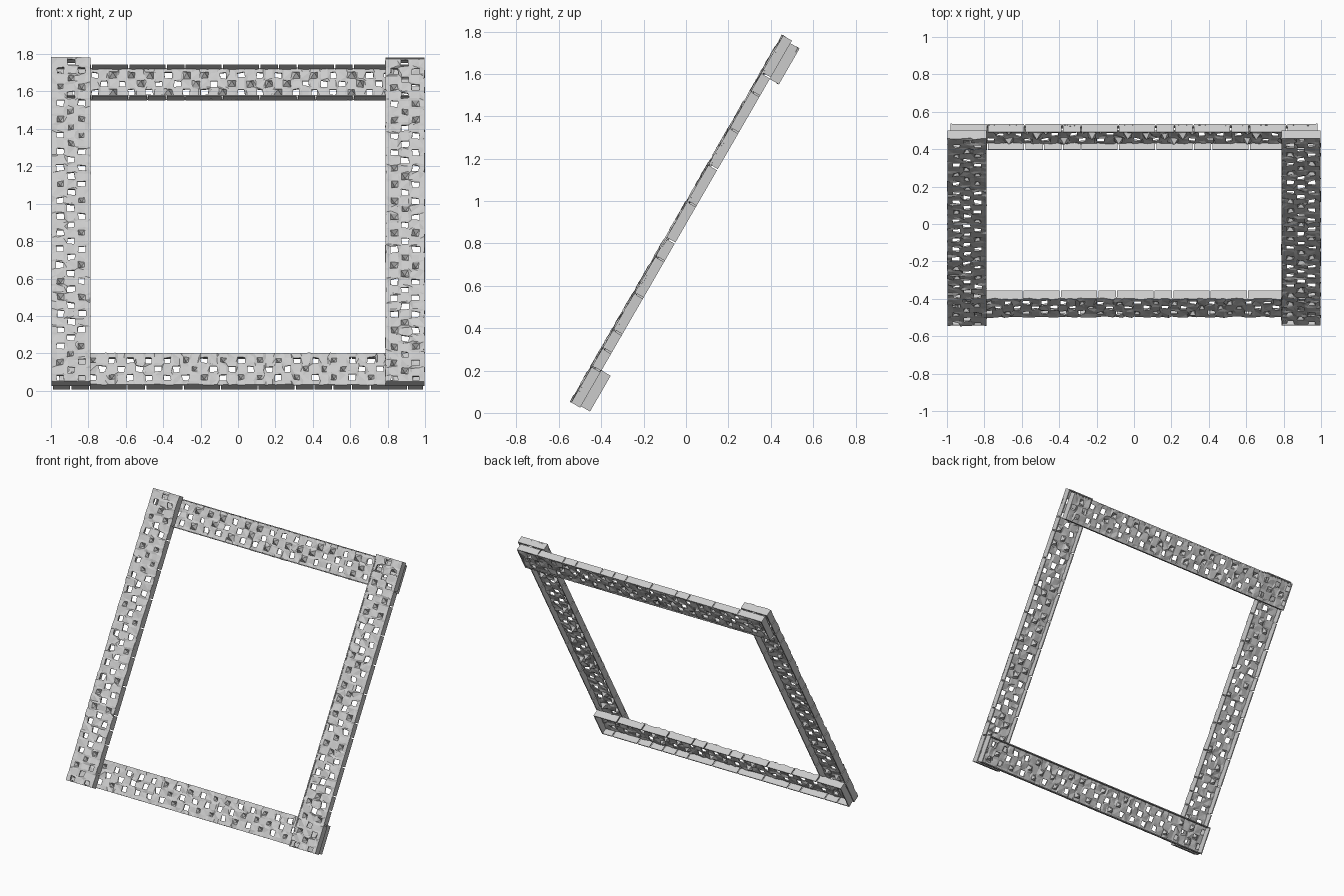
import bpy, bmesh, math, random
from mathutils import Matrix, Vector

random.seed(4)
cube = bpy.data.objects.get("Cube")
if cube:
    bpy.data.objects.remove(cube)

steel = bpy.data.materials.new("brushed_grey")
steel.use_nodes = True
GREY = (0.6, 0.6, 0.6, 1)
steel.diffuse_color = GREY
steel.node_tree.nodes["Principled BSDF"].inputs["Base Color"].default_value = GREY

# Frame plane leans back at 60 degrees: local x, y up the slope, z out of the front
TILT = Matrix.Translation((0, 0, 0.891)) @ Matrix.Rotation(math.radians(60), 4, 'X')
PITCH = 0.1
DEPTH = 0.05
SHEET = 0.007


def add_box(bm, lo, hi):
    lo, hi = Vector(lo), Vector(hi)
    size = hi - lo
    m = Matrix.Translation((lo + hi) / 2) @ Matrix.Diagonal((*size, 1))
    bmesh.ops.create_cube(bm, size=1, matrix=m)


def add_web(bm, length, width):
    """Perforated sheet at z = 0: staggered square holes, some pressed in as pits."""
    s = width / 0.2
    across = [a * s for a in (-0.1, -0.072, -0.036, -0.018, 0.018, 0.036, 0.072, 0.1)]
    steps = (0, 0.036, 0.05, 0.086)
    n = round(length / PITCH)
    along = [(-n / 2 + i) * PITCH + d for i in range(n) for d in steps]
    along = [a * length / (n * PITCH) for a in along] + [length / 2]
    sheet = bmesh.new()
    grid = []
    for i, a in enumerate(along):
        row = []
        for j, c in enumerate(across):
            border = j in (0, len(across) - 1) or i in (0, len(along) - 1)
            dx, dy = (0 if border else random.uniform(-0.004, 0.004) for k in range(2))
            dz = -random.uniform(0, 0.01)
            row.append(sheet.verts.new((a + dx, c + dy, dz)))
        grid.append(row)
    pits = []
    for i in range(len(along) - 1):
        for j in range(len(across) - 1):
            hole = (i % 4 == 0 and j in (1, 5)) or (i % 4 == 2 and j == 3)
            pit = hole and random.random() < 0.4
            if hole and not pit:
                continue
            f = sheet.faces.new((grid[i][j], grid[i + 1][j], grid[i + 1][j + 1], grid[i][j + 1]))
            if pit:
                pits.append(f)
    poked = bmesh.ops.poke(sheet, faces=pits)
    for v in poked["verts"]:
        v.co.z -= 0.025
    bmesh.ops.triangulate(sheet, faces=sheet.faces[:])
    # give the sheet its thickness
    bmesh.ops.recalc_face_normals(sheet, faces=sheet.faces[:])
    bmesh.ops.solidify(sheet, geom=sheet.faces[:], thickness=SHEET)
    mesh = bpy.data.meshes.new("web_tmp")
    sheet.to_mesh(mesh)
    sheet.free()
    bm.from_mesh(mesh)
    bpy.data.meshes.remove(mesh)


def add_flange(bm, length, y0, y1):
    """Side wall split by narrow notches into one- and two-pitch lengths."""
    x = -length / 2
    while x < length / 2 - 0.01:
        end = min(x + random.choice((1, 2, 2)) * PITCH, length / 2)
        add_box(bm, (x, y0, -DEPTH), (end - 0.007, y1, -0.002))
        x = end


def channel(name, length, width, placement):
    """Channel bar: web on top (z = 0), walls hanging down, closed ends."""
    bm = bmesh.new()
    add_web(bm, length, width)
    h = width / 2
    add_flange(bm, length, -h, -h + SHEET)
    add_flange(bm, length, h - SHEET, h)
    for s in (-1, 1):
        a, b = sorted((s * length / 2, s * (length / 2 - SHEET)))
        add_box(bm, (a, -h, -DEPTH), (b, h, 0))
    mesh = bpy.data.meshes.new(name)
    bm.to_mesh(mesh)
    bm.free()
    mesh.materials.append(steel)
    obj = bpy.data.objects.new(name, mesh)
    bpy.context.collection.objects.link(obj)
    obj.matrix_world = TILT @ placement
    return obj


# Upright bars form the front layer
for side, s in (("left", 1), ("right", -1)):
    channel(side + "_upright", 2.0, 0.21,
            Matrix.Translation((s * 0.893, 0, DEPTH)) @ Matrix.Rotation(math.pi / 2, 4, 'Z'))

# Cross bars sit behind: the lower opens backward, the upper opens forward
channel("lower_crossbar", 1.98, 0.195, Matrix.Translation((0, -0.895, 0)))
channel("upper_crossbar", 1.96, 0.195,
        Matrix.Translation((0, 0.888, -DEPTH)) @ Matrix.Rotation(math.pi, 4, 'X'))
